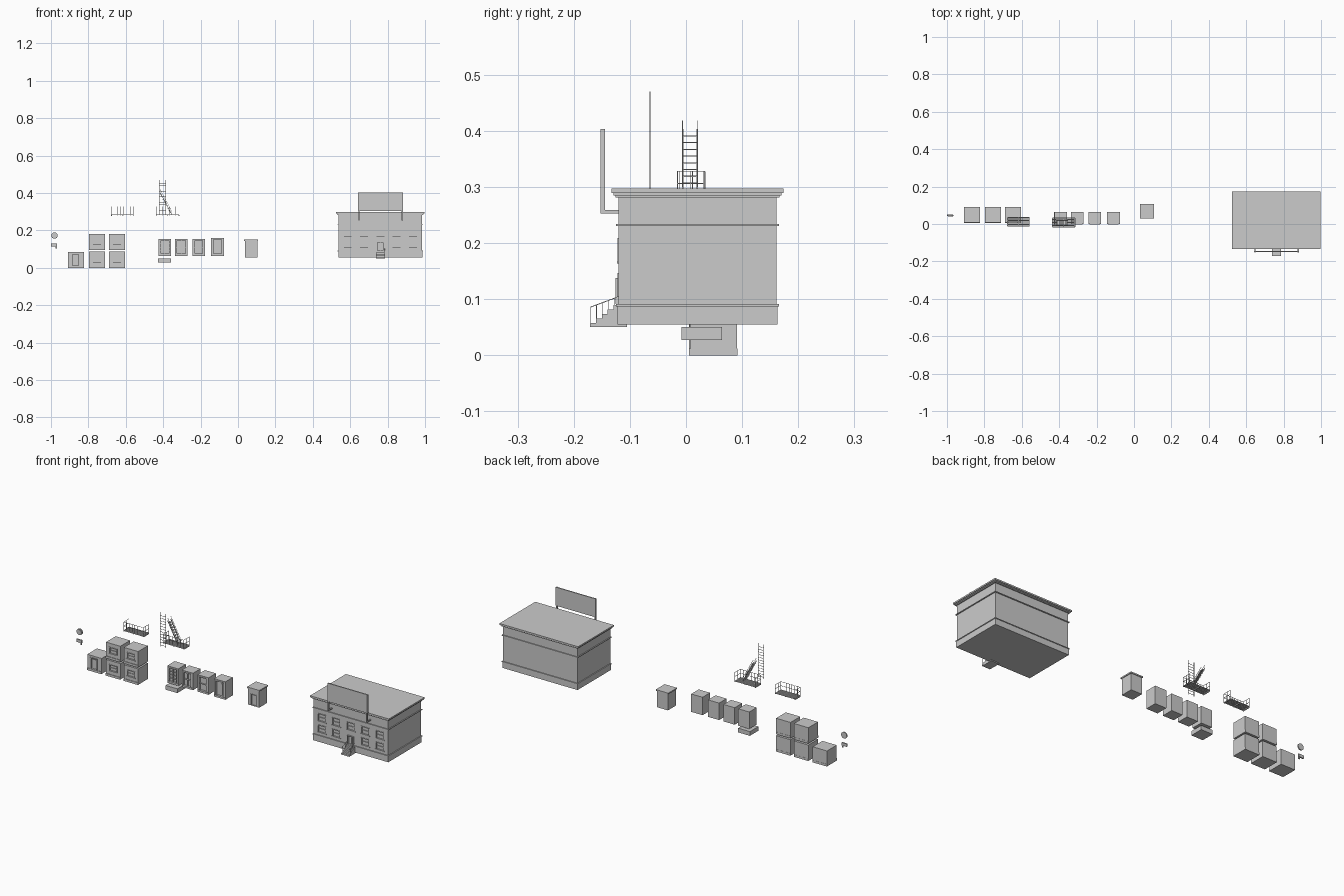
import bpy, bmesh, math
from mathutils import Vector, Matrix

if "Cube" in bpy.data.objects:
    bpy.data.objects.remove(bpy.data.objects["Cube"])


def finish(name, bm):
    bmesh.ops.recalc_face_normals(bm, faces=bm.faces)
    me = bpy.data.meshes.new(name)
    bm.to_mesh(me)
    bm.free()
    ob = bpy.data.objects.new(name, me)
    bpy.context.collection.objects.link(ob)
    return ob


def add_box(bm, x0, x1, y0, y1, z0, z1):
    m = Matrix.Translation(((x0 + x1) / 2, (y0 + y1) / 2, (z0 + z1) / 2)) @ \
        Matrix.Diagonal((x1 - x0, y1 - y0, z1 - z0, 1))
    return bmesh.ops.create_cube(bm, size=1, matrix=m)["verts"]


def boxes(name, *dims):
    bm = bmesh.new()
    for d in dims:
        add_box(bm, *d)
    return finish(name, bm)


def bar(bm, a, b, t=0.0015):
    a, b = Vector(a), Vector(b)
    d = b - a
    m = Matrix.Translation((a + b) / 2) @ d.to_track_quat('Z', 'Y').to_matrix().to_4x4() @ \
        Matrix.Diagonal((t, t, d.length, 1))
    bmesh.ops.create_cube(bm, size=1, matrix=m)


def recess(bm, body, hole, depth):
    """Box whose front face has a rectangular recess."""
    verts = add_box(bm, *body)
    x0, x1, z0, z1 = hole
    cx, cz = (body[0] + body[1]) / 2, (body[4] + body[5]) / 2
    front = [f for f in verts[0].link_faces[:] + verts[-1].link_faces[:]
             if all(abs(v.co.y - body[2]) < 1e-5 for v in f.verts)][0]
    bmesh.ops.inset_individual(bm, faces=[front], thickness=0.002)
    for v in front.verts:
        v.co.x = x0 if v.co.x < cx else x1
        v.co.z = z0 if v.co.z < cz else z1
    inner = bmesh.ops.extrude_discrete_faces(bm, faces=[front])["faces"][0]
    for v in inner.verts:
        v.co.y += depth


def frame(bm, x0, x1, z0, z1, y, t=0.004, p=0.003, sill=True):
    add_box(bm, x0 - t, x0, y - p, y + p, z0, z1)
    add_box(bm, x1, x1 + t, y - p, y + p, z0, z1)
    add_box(bm, x0 - t, x1 + t, y - p, y + p, z1, z1 + t)
    if sill:
        add_box(bm, x0 - 1.6 * t, x1 + 1.6 * t, y - 1.5 * p, y + p, z0 - t, z0)


def disc(bm, c, r, d, n=20):
    m = Matrix.Translation(c) @ Matrix.Rotation(math.pi / 2, 4, 'X')
    bmesh.ops.create_cone(bm, cap_ends=True, segments=n, radius1=r, radius2=r, depth=d, matrix=m)


# main building walls, with window and door recesses cut in
X0, X1, Y0, Y1 = 0.538, 0.984, -0.120, 0.161
CX = (X0 + X1) / 2
walls = boxes("building_walls", (X0, X1, Y0, Y1, 0.055, 0.285))
openings = []
for i in range(5):
    c = CX + (i - 2) * 0.087
    openings.append((c - 0.021, c + 0.021, 0.168, 0.205))
    if i != 2:
        openings.append((c - 0.021, c + 0.021, 0.108, 0.143))
door = (CX - 0.015, CX + 0.015, 0.091, 0.134)
cut = boxes("cutter", *[(a, b, Y0 - 0.02, Y0 + 0.006, c, d) for a, b, c, d in openings + [door]])
mod = walls.modifiers.new("cut", 'BOOLEAN')
mod.object = cut
mod.solver = 'EXACT'
bpy.context.view_layer.objects.active = walls
bpy.ops.object.modifier_apply(modifier=mod.name)
bpy.data.objects.remove(cut)
bm = bmesh.new()
for a, b, c, d in openings:
    frame(bm, a, b, c, d, Y0, p=0.002)
    add_box(bm, a, b, Y0 + 0.002, Y0 + 0.006, (c + d) / 2 - 0.001, (c + d) / 2 + 0.001)
finish("building_window_frames", bm)
bm = bmesh.new()
frame(bm, *door, Y0, p=0.006, sill=False)
add_box(bm, CX - 0.001, CX + 0.001, Y0 + 0.002, Y0 + 0.006, 0.091, 0.134)
finish("building_door_frame", bm)


def ring(e, z0, z1):
    return (X0 - e, X1 + e, Y0 - e, Y1 + e, z0, z1)


# plinth, string courses and stepped cornice
boxes("plinth", ring(0.002, 0.055, 0.088))
boxes("string_courses", ring(0.005, 0.087, 0.091), ring(0.005, 0.230, 0.234))
boxes("cornice", ring(0.006, 0.281, 0.285), ring(0.009, 0.285, 0.289), ring(0.013, 0.289, 0.297))

# blank sign board on two bracketed posts
boxes("sign_board", (0.642, 0.882, -0.150, -0.144, 0.303, 0.403))
bm = bmesh.new()
for x in (0.646, 0.878):
    add_box(bm, x - 0.003, x + 0.003, -0.152, -0.144, 0.253, 0.403)
    add_box(bm, x - 0.003, x + 0.003, -0.150, -0.120, 0.253, 0.259)
finish("sign_posts", bm)

# entrance steps and handrails
bm = bmesh.new()
for i in range(5):
    add_box(bm, 0.738, 0.786, -0.171 + i * 0.0105, -0.105, 0.050 + i * 0.008 - 0.0005 * (i > 0),
            0.058 + i * 0.008)
finish("entrance_steps", bm)
bm = bmesh.new()
for x in (0.740, 0.784):
    bar(bm, (x, -0.170, 0.086), (x, -0.124, 0.103))
    for i in range(5):
        y = -0.170 + i * 0.0105
        bar(bm, (x, y, 0.055 + i * 0.008), (x, y, 0.086 + (y + 0.170) * 0.37), 0.001)
finish("entrance_handrails", bm)

# wall modules with windows, two storeys by two
for x in (-0.797, -0.690):
    for z in (0.0, 0.094):
        bm = bmesh.new()
        hole = (x + 0.022, x + 0.064, z + 0.032, z + 0.062)
        recess(bm, (x, x + 0.086, 0.008, 0.091, z, z + 0.086), hole, 0.006)
        frame(bm, *hole, 0.009, p=0.003)
        add_box(bm, x + 0.022, x + 0.064, 0.011, 0.014, z + 0.046, z + 0.048)
        add_box(bm, x, x + 0.086, 0.005, 0.092, z, z + 0.012)
        finish("window_module", bm)

# wall module with a door
bm = bmesh.new()
hole = (-0.886, -0.852, 0.012, 0.070)
recess(bm, (-0.909, -0.823, 0.008, 0.091, 0, 0.084), hole, 0.008)
frame(bm, *hole, 0.008, sill=False)
add_box(bm, -0.880, -0.858, 0.012, 0.016, 0.020, 0.064)
add_box(bm, -0.909, -0.823, 0.005, 0.092, 0, 0.012)
finish("door_module", bm)

# tall window samples: (left, right, bottom, top, columns, rows)
for x0, x1, z0, z1, cols, rows in ((-0.424, -0.358, 0.063, 0.155, 2, 4),
                                  (-0.337, -0.270, 0.063, 0.155, 2, 2),
                                  (-0.243, -0.177, 0.063, 0.155, 1, 2),
                                  (-0.144, -0.076, 0.063, 0.160, 1, 1)):
    bm = bmesh.new()
    hole = (x0 + 0.012, x1 - 0.012, z0 + 0.012, z1 - 0.010)
    recess(bm, (x0, x1, 0, 0.064, z0, z1), hole, 0.008)
    frame(bm, *hole, 0.001, t=0.004, p=0.003)
    for i in range(1, cols):
        x = hole[0] + (hole[1] - hole[0]) * i / cols
        add_box(bm, x - 0.002, x + 0.002, 0.001, 0.008, hole[2], hole[3])
    for i in range(1, rows):
        z = hole[2] + (hole[3] - hole[2]) * i / rows
        add_box(bm, hole[0], hole[1], 0.002, 0.008, z - 0.0015, z + 0.0015)
    if cols * rows == 1:
        add_box(bm, x0 + 0.02, x1 - 0.02, 0.003, 0.008, z0 + 0.018, z1 - 0.022)
        disc(bm, ((x0 + x1) / 2, 0.0055, z1 - 0.024), 0.013, 0.005)
    finish("tall_window_sample", bm)
boxes("foundation_block", (-0.428, -0.358, -0.008, 0.064, 0.027, 0.050))

# rooftop hut with a cap and door
bm = bmesh.new()
hole = (0.056, 0.084, 0.058, 0.115)
recess(bm, (0.037, 0.103, 0.034, 0.102, 0.055, 0.146), hole, 0.005)
frame(bm, *hole, 0.034, t=0.003, p=0.002, sill=False)
add_box(bm, 0.033, 0.107, 0.030, 0.106, 0.144, 0.151)
finish("rooftop_hut", bm)


# iron balconies: slatted floor, posts and rails
def balcony(name, x0, x1, y0, y1):
    bm = bmesh.new()
    for i in range(7):
        y = y0 + (y1 - y0) * i / 6
        add_box(bm, x0, x1, y - 0.0025, y + 0.0025, 0.281, 0.284)
    for x in (x0, (x0 + x1) / 2, x1):
        add_box(bm, x - 0.002, x + 0.002, y0, y1, 0.277, 0.281)
    for z in (0.328, 0.306):
        bar(bm, (x0, y0, z), (x1, y0, z))
        bar(bm, (x0, y0, z), (x0, y1, z))
        bar(bm, (x1, y0, z), (x1, y1, z))
    for i in range(8):
        x = x0 + (x1 - x0) * i / 7
        bar(bm, (x, y0, 0.28), (x, y0, 0.328))
    for x in (x0, x1):
        for y in ((y0 + y1) / 2, y1):
            bar(bm, (x, y, 0.28), (x, y, 0.328))
    finish(name, bm)


balcony("balcony", -0.677, -0.560, -0.011, 0.034)
balcony("fire_escape_platform", -0.437, -0.315, -0.015, 0.032)

# sloping stair and hanging ladder of the fire escape
bm = bmesh.new()
for y in (-0.006, 0.020):
    bar(bm, (-0.353, y, 0.283), (-0.417, y, 0.403), 0.003)
    bar(bm, (-0.353, y, 0.300), (-0.417, y, 0.418), 0.0015)
for i in range(1, 10):
    x, z = -0.353 - 0.0064 * i, 0.283 + 0.012 * i
    add_box(bm, x - 0.005, x + 0.005, -0.006, 0.020, z - 0.001, z + 0.001)
finish("fire_escape_stair", bm)
bm = bmesh.new()
for x in (-0.421, -0.387):
    bar(bm, (x, -0.064, 0.285), (x, -0.064, 0.470), 0.002)
for i in range(12):
    z = 0.293 + i * 0.0145
    bar(bm, (-0.421, -0.064, z), (-0.387, -0.064, z))
finish("hanging_ladder", bm)

# round wall dial and small wall lamp
bm = bmesh.new()
disc(bm, (-0.981, 0.046, 0.172), 0.017, 0.006)
disc(bm, (-0.981, 0.043, 0.172), 0.013, 0.004)
finish("wall_dial", bm)
boxes("wall_lamp", (-0.999, -0.967, 0.043, 0.050, 0.114, 0.130),
      (-0.975, -0.968, 0.044, 0.049, 0.103, 0.114))
